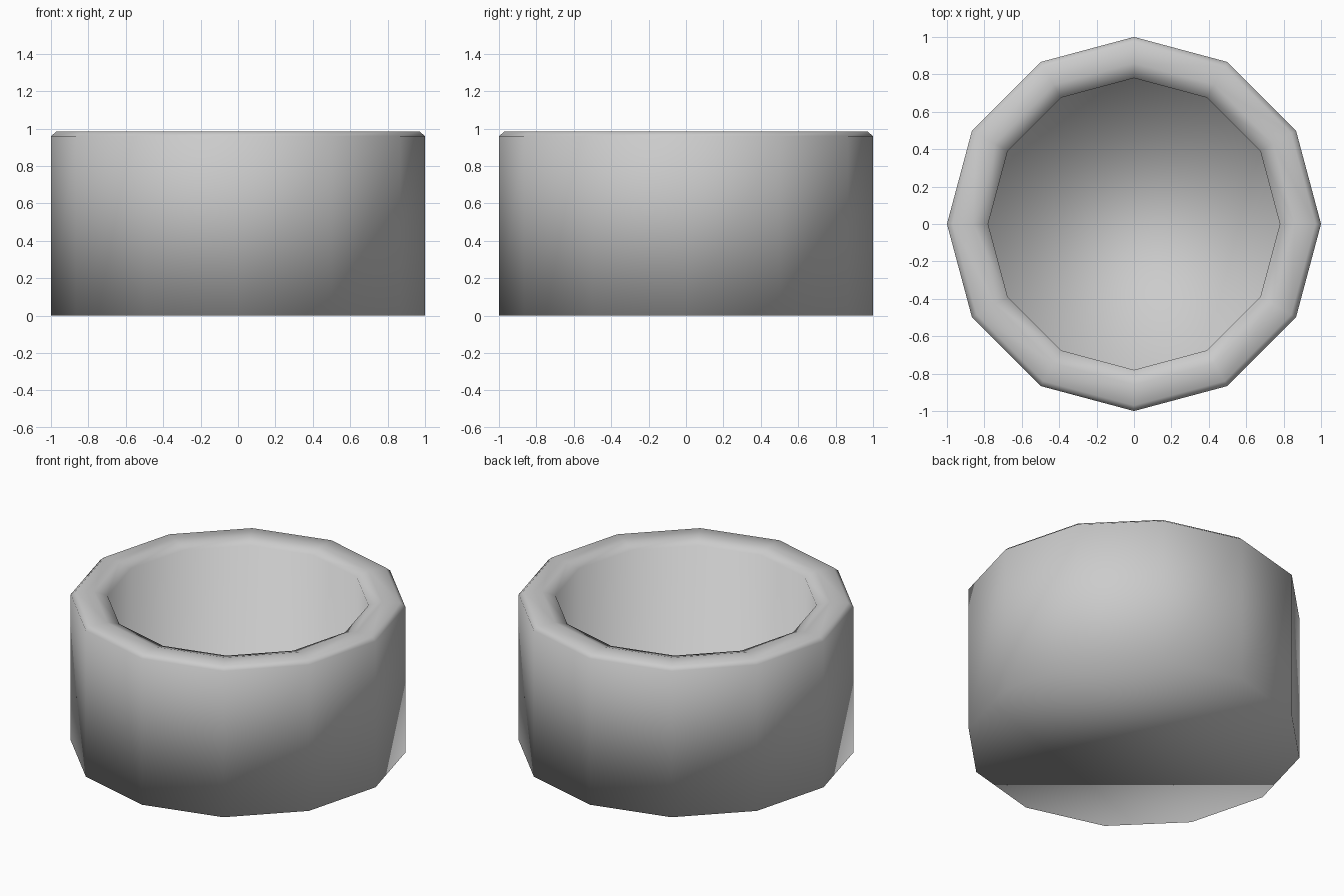
import bpy
import bmesh
from math import cos, sin, tau

cube = bpy.data.objects.get("Cube")
if cube:
    bpy.data.objects.remove(cube, do_unlink=True)

SIDES = 12

# Plain grey material
grey = bpy.data.materials.new("plain_grey")
grey.use_nodes = True
colour = (0.6, 0.6, 0.6, 1)
grey.diffuse_color = colour
for node in grey.node_tree.nodes:
    if node.type == "BSDF_PRINCIPLED":
        node.inputs["Base Color"].default_value = colour

# Wall section as (radius, height): outer foot, chamfered rim, inner floor
profile = [
    (1.0, 0.0),
    (1.0, 0.96),
    (0.97, 0.985),
    (0.86, 0.985),
    (0.78, 0.96),
    (0.78, 0.15),
]

bm = bmesh.new()
rings = []
for radius, height in profile:
    angles = [tau * i / SIDES for i in range(SIDES)]
    rings.append([bm.verts.new((radius * cos(a), radius * sin(a), height)) for a in angles])

# Wall and rim
for low, high in zip(rings, rings[1:]):
    for i in range(SIDES):
        j = (i + 1) % SIDES
        bm.faces.new((low[i], low[j], high[j], high[i]))

# Underside and inner floor
bm.faces.new(rings[0][::-1])
bm.faces.new(rings[-1])
bmesh.ops.recalc_face_normals(bm, faces=bm.faces[:])

# Fully smooth shading, even across the foot and rim
for face in bm.faces:
    face.smooth = True

mesh = bpy.data.meshes.new("round_pot")
bm.to_mesh(mesh)
bm.free()
mesh.materials.append(grey)
pot = bpy.data.objects.new("round_pot", mesh)
bpy.context.collection.objects.link(pot)
